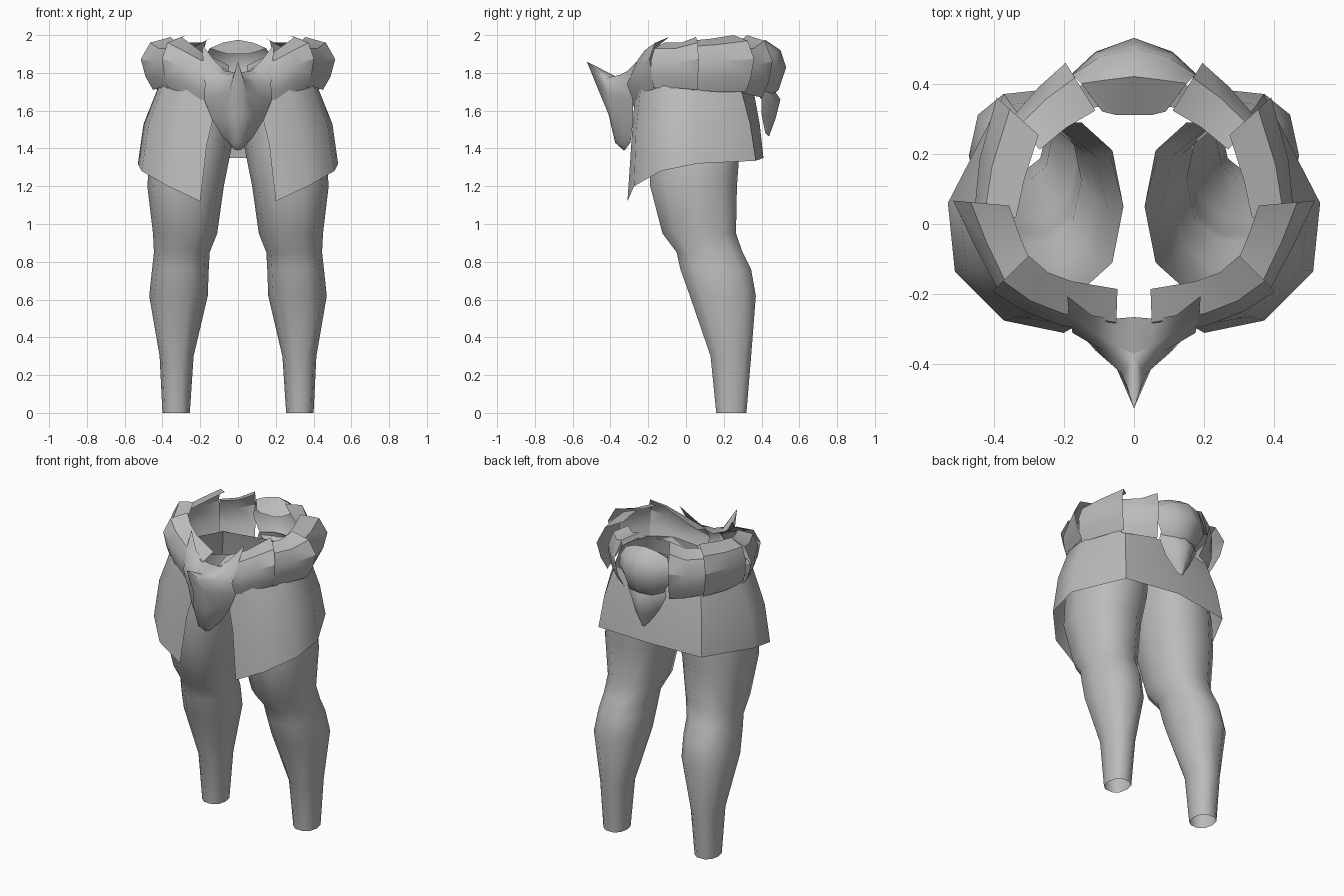
import bpy, math

grey = bpy.data.materials.new("plain grey")
grey.diffuse_color = (0.5, 0.5, 0.5, 1)


def sheet(name, rows, closed=False, mirror=True, angle=40):
    """Loft a surface through rows of points; optionally mirror it across x."""
    n = len(rows[0])
    verts = [p for r in rows for p in r]
    faces = []
    for i in range(len(rows) - 1):
        for j in range(n if closed else n - 1):
            k = (j + 1) % n
            faces.append((i * n + j, i * n + k, (i + 1) * n + k, (i + 1) * n + j))
    me = bpy.data.meshes.new(name)
    me.from_pydata(verts, [], faces)
    me.materials.append(grey)
    ob = bpy.data.objects.new(name, me)
    bpy.context.collection.objects.link(ob)
    bpy.ops.object.select_all(action='DESELECT')
    ob.select_set(True)
    bpy.context.view_layer.objects.active = ob
    bpy.ops.object.shade_smooth_by_angle(angle=math.radians(angle))
    if mirror:
        m = ob.modifiers.new("mirror", 'MIRROR')
        m.use_clip = True
        m.merge_threshold = 0.002
    return ob


# Legs: open tubes through stacked rings (z, x min, x max, y min, y max)
leg_rings = [
    (0.00, .255, .40, .16, .32), (0.30, .235, .415, .13, .345),
    (0.62, .16, .47, .02, .37), (0.76, .155, .455, -.03, .345),
    (0.85, .15, .445, -.05, .30), (0.95, .11, .45, -.125, .265),
    (1.20, .075, .48, -.19, .27), (1.40, .035, .465, -.20, .285),
    (1.58, .03, .41, -.19, .29)]
SIDES = 10
rows = []
for z, x0, x1, y0, y1 in leg_rings:
    ring = []
    for i in range(SIDES):
        a = 2 * math.pi * i / SIDES
        c, s = math.cos(a), math.sin(a)
        c = math.copysign(abs(c) ** .85, c)
        s = math.copysign(abs(s) ** .85, s) / .96
        ring.append(((x0 + x1) / 2 + c * (x1 - x0) / 2, (y0 + y1) / 2 + s * (y1 - y0) / 2, z))
    rows.append(ring)
sheet("legs", rows, closed=True, angle=60)

# Skirt: flared sheet, open at the front, from the front edge round to the back
skirt_top = [(.10, -.27, 1.69), (.27, -.24, 1.72), (.40, -.12, 1.73),
             (.42, .06, 1.73), (.31, .29, 1.72), (0, .355, 1.72)]
skirt_mid = [(.165, -.29, 1.42), (.33, -.265, 1.5), (.475, -.13, 1.52),
             (.50, .06, 1.53), (.35, .34, 1.53), (0, .39, 1.53)]
skirt_low = [(.20, -.31, 1.12), (.37, -.275, 1.20), (.51, -.135, 1.28),
             (.53, .06, 1.32), (.37, .37, 1.335), (0, .41, 1.35)]
sheet("skirt", [skirt_top, skirt_mid, skirt_low], angle=50)


# Belt plates: a bulging profile swept through stations (x, y, heading, flare, bottom, top)
def plate(name, stations):
    rows = []
    for x, y, deg, flare, z0, z1 in stations:
        a = math.radians(deg)
        h = z1 - z0
        prof = [(-.085, z1), (.01 + flare * .5, z1 - .03), (.045 + flare, z0 + h * .58),
                (.035 + flare * .5, z0 + h * .25), (.01, z0)]
        rows.append([(x + d * math.cos(a), y + d * math.sin(a), z) for d, z in prof])
    sheet(name, rows, angle=35)


plate("front_belt_plate", [(.05, -.27, -88, 0, 1.62, 1.84), (.20, -.245, -74, 0, 1.65, 1.90),
                           (.29, -.21, -58, 0, 1.69, 1.95), (.36, -.15, -45, .015, 1.72, 1.99)])
plate("side_belt_plate", [(.36, -.165, -38, -.01, 1.72, 1.96), (.41, -.05, -18, 0, 1.72, 1.96),
                          (.44, .06, 5, .03, 1.71, 1.99)])
plate("rear_side_belt_plate", [(.42, .03, 8, -.01, 1.71, 1.97), (.39, .16, 25, .01, 1.70, 1.98),
                               (.335, .31, 42, .03, 1.70, 2.0)])
plate("back_belt_plate", [(.325, .275, 48, -.01, 1.70, 1.96), (.24, .345, 56, .01, 1.68, 1.96),
                          (.155, .395, 58, .03, 1.67, 2.0)])

# Front buckle: horned shield with a forward spike, centre to side
sheet("buckle", [
    [(0, -.265, 1.80), (.06, -.27, 1.81), (.12, -.26, 1.86), (.19, -.205, 1.95)],
    [(0, -.37, 1.78), (.045, -.35, 1.79), (.11, -.31, 1.81), (.185, -.26, 1.86)],
    [(0, -.525, 1.86), (.03, -.43, 1.77), (.09, -.36, 1.76), (.175, -.31, 1.74)],
    [(0, -.46, 1.70), (.05, -.41, 1.69), (.11, -.36, 1.68), (.18, -.28, 1.66)],
    [(0, -.41, 1.58), (.05, -.39, 1.57), (.09, -.35, 1.56), (.135, -.28, 1.55)],
    [(0, -.375, 1.43), (.03, -.365, 1.43), (.055, -.33, 1.44), (.08, -.29, 1.46)],
    [(0, -.33, 1.39), (.02, -.32, 1.395), (.035, -.31, 1.41), (.05, -.295, 1.43)]], angle=50)

# Back ornament: rounded boss over a pointed pendant
sheet("back_boss", [
    [(0, .31, 1.90), (.05, .31, 1.90), (.09, .32, 1.91)],
    [(0, .42, 1.975), (.08, .41, 1.96), (.15, .40, 1.93)],
    [(0, .50, 1.92), (.10, .475, 1.91), (.175, .425, 1.88)],
    [(0, .53, 1.83), (.11, .49, 1.82), (.185, .42, 1.81)],
    [(0, .49, 1.71), (.08, .465, 1.70), (.13, .41, 1.71)],
    [(0, .42, 1.64), (.05, .41, 1.65), (.08, .39, 1.67)]], angle=60)
sheet("back_pendant", [
    [(0, .46, 1.72), (.07, .45, 1.72), (.13, .40, 1.72)],
    [(0, .50, 1.66), (.07, .465, 1.66), (.14, .40, 1.68)],
    [(0, .475, 1.56), (.05, .45, 1.56), (.09, .40, 1.58)],
    [(0, .44, 1.465), (.01, .435, 1.467), (.02, .42, 1.48)]], angle=50)
